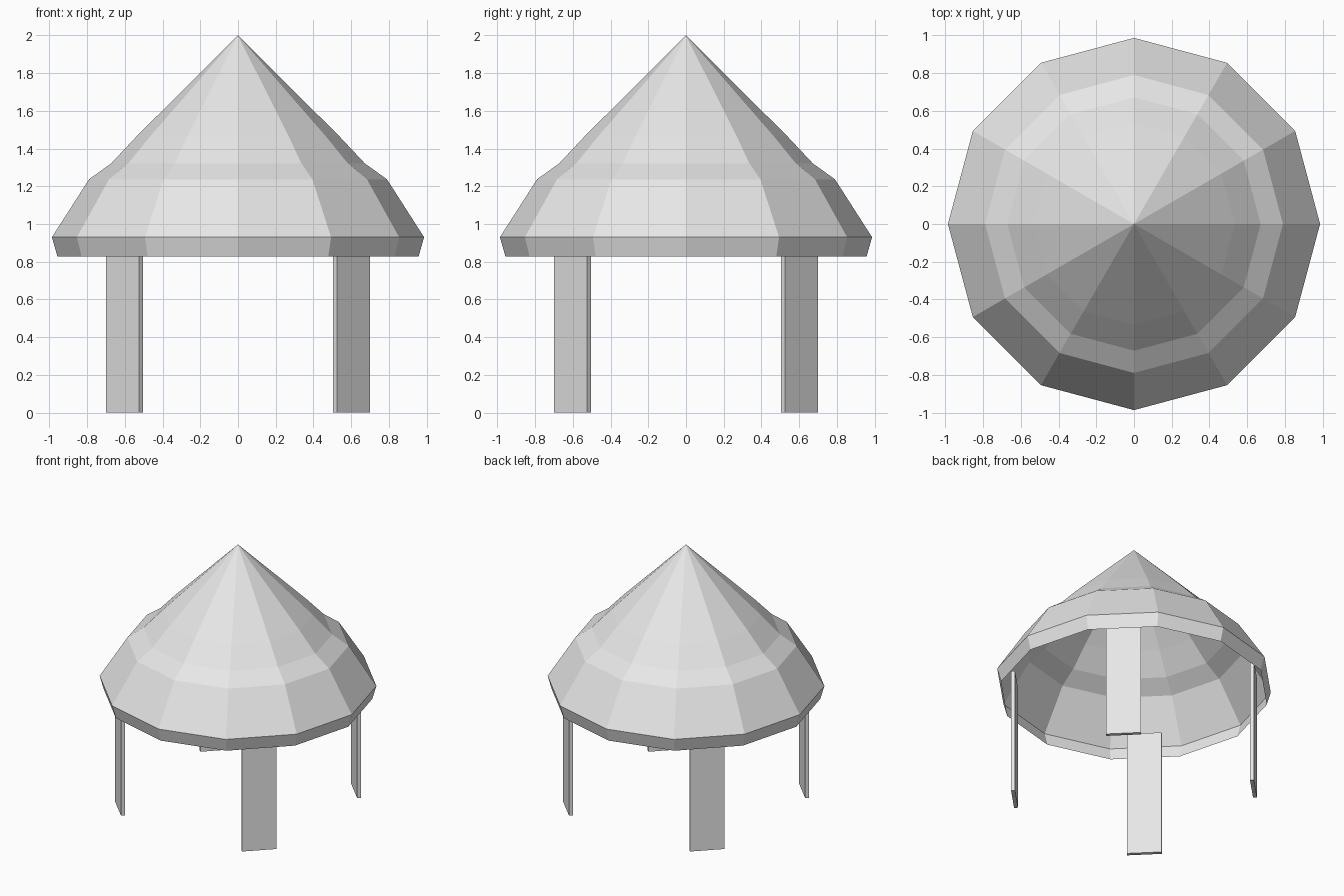
import bpy, bmesh, math
from mathutils import Matrix

if "Cube" in bpy.data.objects:
    bpy.data.objects.remove(bpy.data.objects["Cube"])

grey = bpy.data.materials.new("light grey")
grey.diffuse_color = (0.8, 0.8, 0.8, 1)
grey.use_nodes = True
grey.node_tree.nodes["Principled BSDF"].inputs["Base Color"].default_value = grey.diffuse_color


def finish(bm, name):
    mesh = bpy.data.meshes.new(name)
    bm.to_mesh(mesh)
    bm.free()
    mesh.materials.append(grey)
    obj = bpy.data.objects.new(name, mesh)
    bpy.context.collection.objects.link(obj)
    return obj


# Roof: open twelve-sided shell, (radius, height) rings from rim to peak
SIDES = 12
profile = [(0.958, 0.828), (0.987, 0.93), (0.79, 1.237), (0.672, 1.322), (0.535, 1.468)]
bm = bmesh.new()
rings = []
for r, z in profile:
    angles = [2 * math.pi * i / SIDES for i in range(SIDES)]
    rings.append([bm.verts.new((r * math.cos(a), r * math.sin(a), z)) for a in angles])
peak = bm.verts.new((0, 0, 2))
for i in range(SIDES):
    j = (i + 1) % SIDES
    for low, high in zip(rings, rings[1:]):
        bm.faces.new((low[i], low[j], high[j], high[i]))
    bm.faces.new((rings[-1][i], rings[-1][j], peak))
finish(bm, "roof")

# Legs: four thin upright boards facing outward on the diagonals
LEG_HEIGHT = 0.98
for k, side in enumerate(("back_right", "back_left", "front_left", "front_right")):
    bm = bmesh.new()
    bmesh.ops.create_cube(bm, size=1)
    place = (Matrix.Rotation(math.radians(45 + 90 * k), 4, "Z")
             @ Matrix.Translation((0.852, 0, LEG_HEIGHT / 2))
             @ Matrix.Diagonal((0.028, 0.248, LEG_HEIGHT, 1)))
    bmesh.ops.transform(bm, matrix=place, verts=bm.verts)
    finish(bm, side + "_leg")
